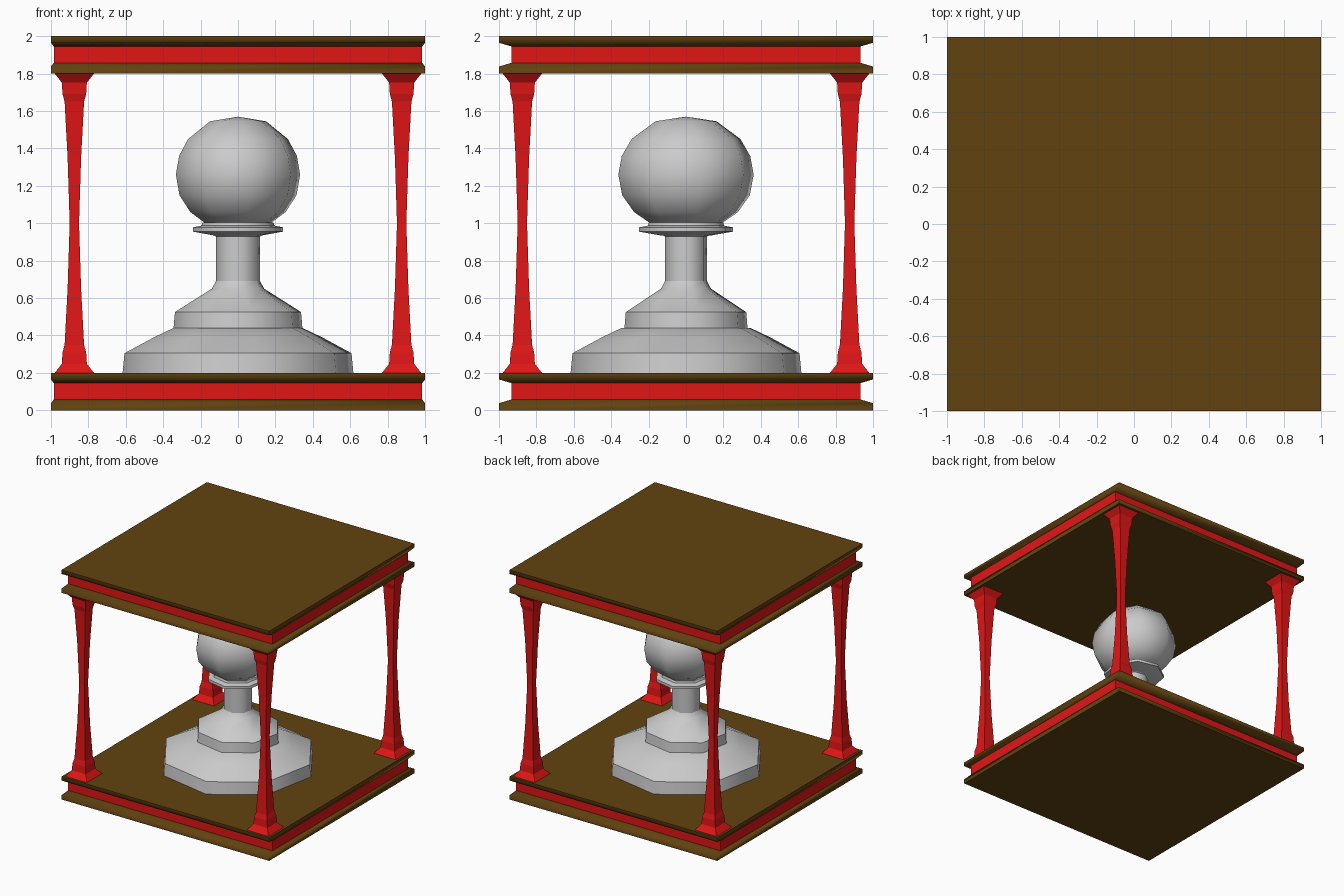
import bpy, bmesh
from math import sin, cos, pi, radians

if "Cube" in bpy.data.objects:
    bpy.data.objects.remove(bpy.data.objects["Cube"])


def material(name, rgb):
    m = bpy.data.materials.new(name)
    m.diffuse_color = (*rgb, 1)
    m.use_nodes = True
    m.node_tree.nodes["Principled BSDF"].inputs["Base Color"].default_value = m.diffuse_color
    return m


BROWN = material("wood_brown", (0.12, 0.055, 0.005))
RED = material("red_paint", (0.75, 0.008, 0.008))


def loft(name, rings, sides, turn, mat=None, smooth=0, at=(0, 0, 0)):
    """Capped loft through rings of (half width x, half width y, z)."""
    angles = [turn + 2 * pi * i / sides for i in range(sides)]
    fit = max(abs(cos(a)) for a in angles)
    bm = bmesh.new()
    loops = [[bm.verts.new((rx * cos(a) / fit, ry * sin(a) / fit, z)) for a in angles]
             for rx, ry, z in rings]
    for lo, hi in zip(loops, loops[1:]):
        for i in range(sides):
            j = (i + 1) % sides
            bm.faces.new((lo[i], lo[j], hi[j], hi[i]))
    bm.faces.new(loops[0][::-1])
    bm.faces.new(loops[-1])
    bmesh.ops.remove_doubles(bm, verts=bm.verts, dist=0.0005)
    bmesh.ops.recalc_face_normals(bm, faces=bm.faces)
    mesh = bpy.data.meshes.new(name)
    bm.to_mesh(mesh)
    bm.free()
    ob = bpy.data.objects.new(name, mesh)
    ob.location = at
    bpy.context.collection.objects.link(ob)
    if mat:
        mesh.materials.append(mat)
    if smooth:
        bpy.ops.object.select_all(action='DESELECT')
        ob.select_set(True)
        bpy.context.view_layer.objects.active = ob
        bpy.ops.object.shade_smooth_by_angle(angle=radians(smooth))
    return ob


# Two slabs: brown plates with chamfered rims around a recessed red band
IN = (0.985, 0.932)
for label, z in (("bottom", 0), ("top", 1.8)):
    loft(label + "_lower_plate", [(1, 1, 0), (1, 1, 0.038), (*IN, 0.058)],
         4, pi / 4, BROWN, 80, (0, 0, z))
    loft(label + "_band", [(*IN, 0.058), (*IN, 0.145)], 4, pi / 4, RED, 0, (0, 0, z))
    loft(label + "_upper_plate", [(*IN, 0.145), (1, 1, 0.165), (1, 1, 0.2)],
         4, pi / 4, BROWN, 80, (0, 0, z))

# Four square columns, waisted in the middle and mirrored top to bottom
half = [(0.105, 0.2), (0.067, 0.248), (0.063, 0.31), (0.052, 0.35), (0.036, 0.65)]
profile = half + [(0.025, 1.0)] + [(r, 2 - z) for r, z in reversed(half)]
for sx, fx in ((-1, "left"), (1, "right")):
    for sy, fy in ((-1, "front"), (1, "back")):
        loft(f"{fy}_{fx}_column", [(r, r, z) for r, z in profile],
             4, pi / 4, RED, 0, (0.875 * sx, 0.875 * sy, 0))


# Turned eight-sided figure: (part, y/x ratio, profile of radius and height)
OCT = pi / 16
figure = [
    ("figure_foot", 1.0, [(0.617, 0.2), (0.607, 0.305), (0.45, 0.39), (0.345, 0.44)]),
    ("figure_tier", 0.955, [(0.345, 0.435), (0.337, 0.525), (0.29, 0.555), (0.14, 0.65),
                            (0.118, 0.69)]),
    ("figure_neck", 0.955, [(0.118, 0.685), (0.118, 0.93), (0.14, 0.94)]),
    ("figure_collar", 1.045, [(0.13, 0.935), (0.24, 0.955), (0.24, 0.978), (0.195, 0.987),
                              (0.19, 1.005)]),
    ("figure_ball", 1.09, [(0.175, 1.0), (0.255, 1.06), (0.313, 1.15), (0.332, 1.26),
                           (0.315, 1.36), (0.267, 1.45), (0.15, 1.545), (0.0, 1.57)]),
]
for name, ratio, prof in figure:
    loft(name, [(r, r * ratio, z) for r, z in prof], 8, OCT, None, 50)
